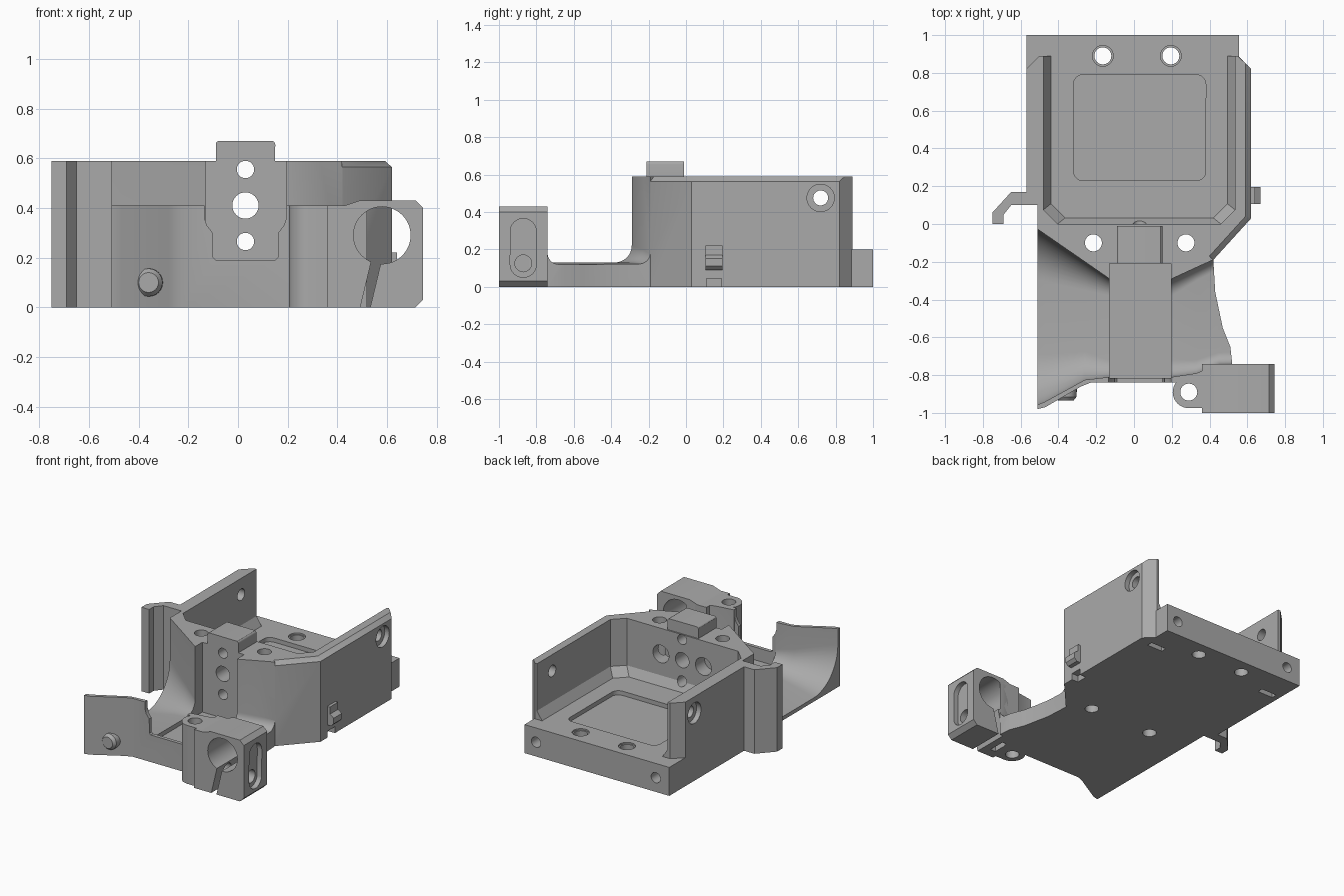
import bpy, bmesh, math
from mathutils import Vector

if bpy.data.objects.get("Cube"):
    bpy.data.objects.remove(bpy.data.objects["Cube"], do_unlink=True)

grey = bpy.data.materials.new("plain grey")
grey.use_nodes = True
grey.diffuse_color = (0.4, 0.4, 0.4, 1)
grey.node_tree.nodes["Principled BSDF"].inputs["Base Color"].default_value = grey.diffuse_color


def loft(name, rings):
    """Closed solid through rings with equal point counts."""
    bm = bmesh.new()
    loops = [[bm.verts.new(p) for p in ring] for ring in rings]
    for low, high in zip(loops, loops[1:]):
        for i in range(len(low)):
            j = (i + 1) % len(low)
            bm.faces.new((low[i], low[j], high[j], high[i]))
    bm.faces.new(loops[0])
    bm.faces.new(loops[-1])
    bmesh.ops.recalc_face_normals(bm, faces=bm.faces)
    mesh = bpy.data.meshes.new(name)
    bm.to_mesh(mesh)
    bm.free()
    mesh.materials.append(grey)
    ob = bpy.data.objects.new(name, mesh)
    bpy.context.collection.objects.link(ob)
    return ob


def prism(name, pts, axis, lo, hi):
    """Extrude a 2D outline along x, y or z."""
    place = {"x": lambda a, b, h: (h, a, b),
             "y": lambda a, b, h: (a, h, b),
             "z": lambda a, b, h: (a, b, h)}[axis]
    return loft(name, [[place(a, b, h) for a, b in pts] for h in (lo, hi)])


def rect(a0, a1, b0, b1):
    return [(a0, b0), (a1, b0), (a1, b1), (a0, b1)]


def rounded(a0, a1, b0, b1, r, n=8):
    """Rectangle with round corners; a circle when r is half its size."""
    pts = []
    for k, (a, b) in enumerate([(a1 - r, b1 - r), (a0 + r, b1 - r), (a0 + r, b0 + r), (a1 - r, b0 + r)]):
        for i in range(n):
            t = (k + i / n) * math.pi / 2
            pts.append((a + r * math.cos(t), b + r * math.sin(t)))
    return pts


def circle(a, b, r, n=32):
    return [(a + r * math.cos(i * math.tau / n), b + r * math.sin(i * math.tau / n)) for i in range(n)]


def boolean(ob, tool, operation="DIFFERENCE"):
    mod = ob.modifiers.new("cut", "BOOLEAN")
    mod.operation, mod.solver, mod.object = operation, "EXACT", tool
    bpy.context.view_layer.objects.active = ob
    bpy.ops.object.modifier_apply(modifier=mod.name)
    bpy.data.objects.remove(tool, do_unlink=True)


def cut(ob, pts, axis, lo, hi):
    boolean(ob, prism("cutter", pts, axis, lo, hi))


MID = 0.03   # centre line of the body
TOP = 0.59   # wall height

# Body outline with the hooked side flange and the front skirt
body = prism("holder_body", [
    (0.62, 0.82), (0.55, 0.89), (-0.5, 0.89), (-0.57, 0.82), (-0.57, 0.17),
    (-0.65, 0.17), (-0.75, 0.06), (-0.75, 0), (-0.69, 0), (-0.69, 0.05),
    (-0.65, 0.1), (-0.51, 0.1), (-0.51, -0.98), (-0.47, -0.97), (-0.28, -0.86),
    (-0.23, -0.84), (0.4, -0.84), (0.42, -0.75), (0.52, -0.74), (0.51, -0.65),
    (0.47, -0.55), (0.43, -0.36), (0.42, -0.19), (0.62, 0.03)], "z", 0, TOP)
boolean(body, prism("rear_base", rect(-0.57, 0.555, 0.5, 1), "z", 0, 0.2), "UNION")


# Rear cavity with a sloped edge round its floor
def cavity_ring(inset, z):
    l, r, f = -0.48 + inset, 0.535 - inset, inset * 0.8
    c = 0.075
    return [(l, 1.2, z), (l, f + c, z), (l + c, f, z), (r - c, f, z), (r, f + c, z), (r, 1.2, z)]


boolean(body, loft("cavity", [cavity_ring(0.04, 0.2), cavity_ring(0, 0.26), cavity_ring(0, 0.9)]))
cut(body, rounded(-0.32, 0.38, 0.23, 0.79, 0.05), "z", 0.17, 0.4)

# Front skirt height, then the flared saddle
cut(body, rect(-0.9, 0.9, -1.2, -0.55), "z", 0.41, 0.9)


def saddle_ring(x, y0, y1, floor, r, n=12):
    pts = [(x, y0, 0.95)]
    for cy, start in ((y0 + r, math.pi), (y1 - r, 1.5 * math.pi)):
        for i in range(n + 1):
            t = start + i / n * math.pi / 2
            pts.append((x, cy + r * math.cos(t), floor + r + r * math.sin(t)))
    return pts + [(x, y1, 0.95)]


boolean(body, loft("saddle", [saddle_ring(*s) for s in [
    (-0.53, -0.965, -0.015, 0.02, 0.28), (-0.47, -0.94, -0.055, 0.04, 0.25),
    (-0.26, -0.825, -0.2, 0.1, 0.15), (-0.13, -0.81, -0.29, 0.13, 0.09),
    (0.2, -0.81, -0.29, 0.13, 0.09), (0.33, -0.79, -0.23, 0.13, 0.07),
    (0.45, -0.74, -0.176, 0.12, 0.06), (0.7, -0.74, -0.08, 0.12, 0.06)]]))

# Central groove and the opening in the front lip
cut(body, rect(-0.13, 0.195, -0.815, -0.21), "z", 0.1, 0.9)
half = [(0.165, 0.6), (0.165, 0.36), (0.155, 0.33), (0.132, 0.3), (0.13, 0.2), (0.12, 0.19)]
cut(body, [(MID + a, b) for a, b in half] + [(MID - a, b) for a, b in reversed(half)], "y", -0.95, -0.8)

# Chamfer on the outer right wall and its diagonal
cut(body, [(0.59, TOP + 0.001), (0.63, TOP + 0.001), (0.63, 0.555)], "y", 0.0, 1)
ends = [Vector((0.64, 0.052, 0)), Vector((0.42, -0.19, 0))]
out = Vector((0.22, -0.2, 0)).normalized()
boolean(body, loft("chamfer", [[p - out * 0.03 + Vector((0, 0, 0.591)), p + out * 0.01 + Vector((0, 0, 0.591)),
                                p + out * 0.01 + Vector((0, 0, 0.555))] for p in ends]))

# Tongue standing on the front wall
boolean(body, prism("tongue", rounded(MID - 0.12, MID + 0.12, 0.4, 0.67, 0.015, 4), "y", -0.21, -0.01), "UNION")
for z, r in ((0.555, 0.035), (0.41, 0.053), (0.265, 0.035)):
    cut(body, circle(MID, z, r), "y", -0.4, 0.1)

# Paired holes, mirrored about the centre line
for s in (-1, 1):
    cut(body, circle(MID + s * 0.245, -0.1, 0.045), "z", -0.1, 0.9)
    cut(body, circle(MID + s * 0.165, 0.41, 0.062), "y", -0.1, 0.1)
    rear = MID - 0.015 + s * 0.18
    cut(body, circle(rear, 0.89, 0.045), "z", -0.1, 0.4)
    cut(body, circle(rear, 0.89, 0.055), "z", 0.19, 0.4)
    cut(body, circle(s * 0.465, 0.1, 0.036), "y", 0.75, 1.1)
    cut(body, rect(s * 0.47 - 0.06, s * 0.47 + 0.06, 0.77, 0.81), "z", -0.1, 0.14)
    wall = 0.62 if s > 0 else -0.57
    cut(body, circle(0.72, 0.475, 0.04), "x", wall - 0.2, wall + 0.2)
    cut(body, circle(0.72, 0.475, 0.073), "x", wall - 0.035, wall + 0.035)

# Notch under the side tab
cut(body, rect(0.11, 0.19, -0.1, 0.045), "x", 0.57, 0.8)

# Clamp block with bore, slit and screw recess
clamp = prism("clamp_block", [
    (0.36, 0), (0.715, 0), (0.745, 0.03), (0.745, 0.4), (0.715, 0.43),
    (0.49, 0.43), (0.43, 0.41), (0.36, 0.41)], "y", -1, -0.74)
boolean(clamp, prism("ear", circle(0.29, -0.89, 0.085), "z", 0, 0.41), "UNION")
boolean(clamp, prism("ear_web", rect(0.29, 0.4, -0.975, -0.8), "z", 0, 0.41), "UNION")
cut(clamp, circle(0.29, -0.89, 0.045), "z", -0.1, 0.6)
cut(clamp, circle(0.58, 0.29, 0.115, 48), "y", -1.1, -0.6)
cut(clamp, [(0.545, 0.22), (0.585, 0.22), (0.53, -0.01), (0.49, -0.01)], "y", -1.1, -0.6)
cut(clamp, rounded(-0.94, -0.8, 0.05, 0.365, 0.07), "x", 0.71, 0.9)
cut(clamp, circle(-0.87, 0.125, 0.045), "x", 0.4, 0.9)
cut(clamp, rect(0.4, 0.44, -0.93, -0.81), "z", -0.1, 0.18)

# Peg on the front skirt
peg = loft("front_peg", [[(x, y, z) for x, z in circle(-0.36, 0.1, r, 24)]
                         for y, r in ((-0.86, 0.058), (-0.915, 0.056), (-0.935, 0.04))])

# Hooked tab on the side wall
tab = prism("side_tab", [(0.6, 0.09), (0.65, 0.09), (0.67, 0.11), (0.67, 0.15), (0.64, 0.17),
                         (0.64, 0.22), (0.6, 0.22)], "y", 0.105, 0.195)

# Smooth curved surfaces, keep machined edges crisp
for ob in (body, clamp, peg, tab):
    bpy.ops.object.select_all(action="DESELECT")
    ob.select_set(True)
    bpy.context.view_layer.objects.active = ob
    bpy.ops.object.shade_smooth_by_angle(angle=math.radians(28))
